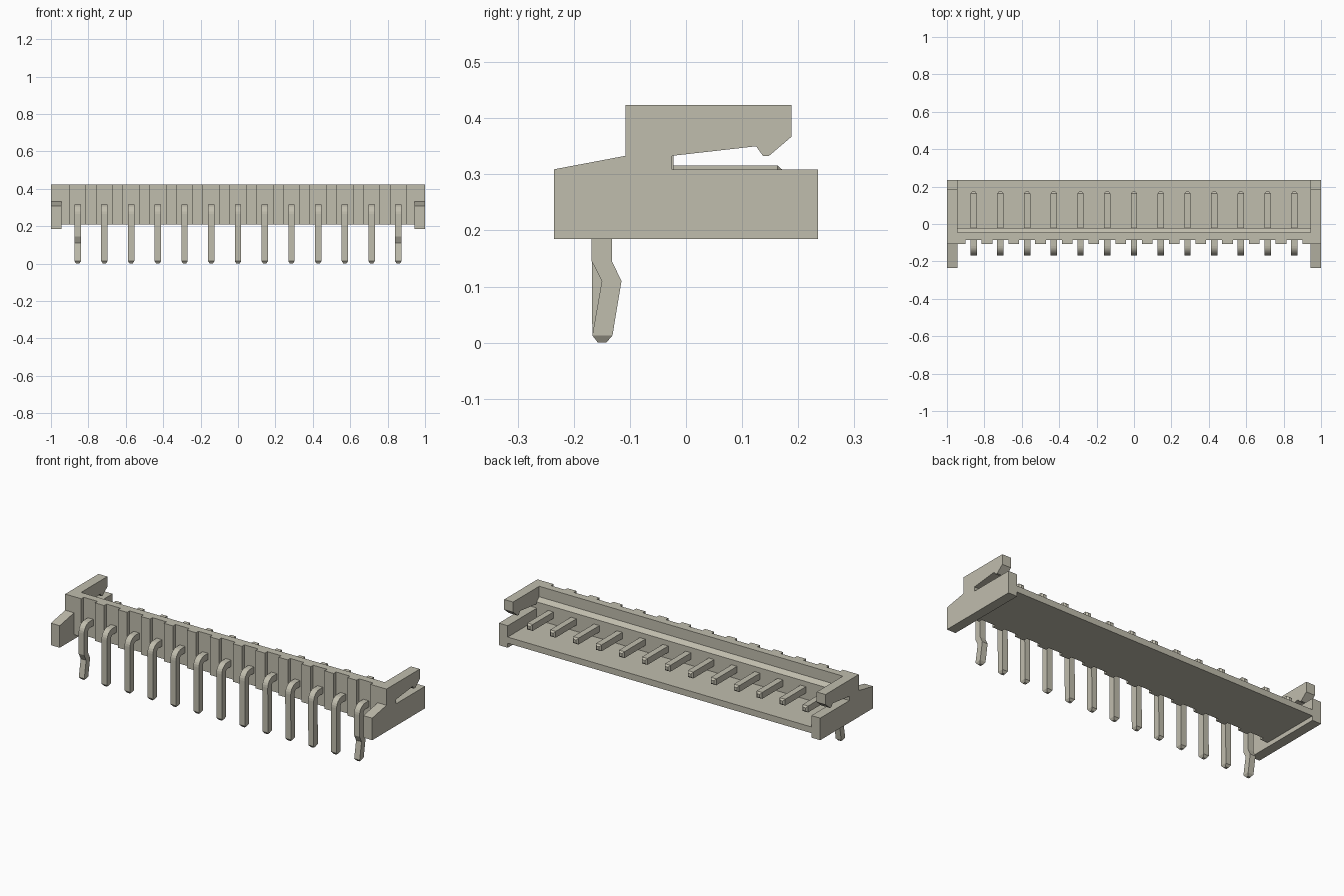
import bpy
import bmesh
import math

if "Cube" in bpy.data.objects:
    bpy.data.objects.remove(bpy.data.objects["Cube"], do_unlink=True)

# Single warm grey plastic colour
grey = bpy.data.materials.new("warm grey")
grey.use_nodes = True
COLOUR = (0.53, 0.51, 0.42, 1.0)
grey.diffuse_color = COLOUR
grey.node_tree.nodes["Principled BSDF"].inputs["Base Color"].default_value = COLOUR

PINS = 13
PITCH = 1.0 / 7.0
INNER = 0.945          # inner face of the end cheeks
FRONT, RECESS = -0.108, -0.086
BOTTOM, TOP = 0.21, 0.424


def finish(name, bm):
    bmesh.ops.recalc_face_normals(bm, faces=bm.faces)
    mesh = bpy.data.meshes.new(name)
    bm.to_mesh(mesh)
    bm.free()
    mesh.materials.append(grey)
    obj = bpy.data.objects.new(name, mesh)
    bpy.context.collection.objects.link(obj)
    return obj


def extrude_x(name, profile, x0, x1):
    """Extrude a (y, z) profile along x."""
    bm = bmesh.new()
    face = bm.faces.new([bm.verts.new((x0, y, z)) for y, z in profile])
    ext = bmesh.ops.extrude_face_region(bm, geom=[face])
    moved = [v for v in ext["geom"] if isinstance(v, bmesh.types.BMVert)]
    bmesh.ops.translate(bm, verts=moved, vec=(x1 - x0, 0, 0))
    return finish(name, bm)


def loft_pin(name, x, stations):
    """Join rectangles, each given as two (y, z) points and a half width."""
    bm = bmesh.new()
    rings = []
    for (ya, za), (yb, zb), w in stations:
        rings.append([bm.verts.new(c) for c in (
            (x - w, ya, za), (x + w, ya, za), (x + w, yb, zb), (x - w, yb, zb))])
    for a, b in zip(rings, rings[1:]):
        for i in range(4):
            j = (i + 1) % 4
            bm.faces.new((a[i], a[j], b[j], b[i]))
    bm.faces.new(rings[0])
    bm.faces.new(rings[-1])
    return finish(name, bm)


# Floor and long wall with a sloped inner ledge
extrude_x("housing", [
    (RECESS, BOTTOM), (0.235, BOTTOM), (0.235, 0.245), (-0.022, 0.245),
    (-0.022, 0.345), (-0.045, 0.365), (-0.045, TOP), (RECESS, TOP)],
    -INNER, INNER)

# Ribs standing between the pin recesses
pin_x = [(i - (PINS - 1) / 2) * PITCH for i in range(PINS)]
HALF_RECESS = 0.043
edges = [-INNER] + [x + s * HALF_RECESS for x in pin_x for s in (-1, 1)] + [INNER]
for x0, x1 in zip(edges[0::2], edges[1::2]):
    extrude_x("wall_rib", [(FRONT, BOTTOM), (RECESS, BOTTOM),
                           (RECESS, TOP), (FRONT, TOP)], x0, x1)

# End cheeks with latch arm
cheek = [(-0.235, 0.185), (0.235, 0.185), (0.235, 0.309), (-0.025, 0.309),
         (-0.025, 0.333), (0.125, 0.35), (0.137, 0.333), (0.148, 0.333),
         (0.188, 0.367), (0.188, TOP), (FRONT, TOP), (FRONT, 0.333), (-0.235, 0.309)]
for side, label in ((1, "left"), (-1, "right")):
    extrude_x(label + "_cheek", cheek, side * INNER, side * 1.0)

# Bent contact pins; the two outermost have a kinked leg
W = 0.017
for i, x in enumerate(pin_x):
    st = [((0.173, 0.289), (0.173, 0.307), W * 0.5),
          ((0.163, 0.280), (0.163, 0.316), W)]
    for k in range(7):
        a = math.radians(90 + 15 * k)
        c, s = math.cos(a), math.sin(a)
        st.append(((-0.118 + 0.014 * c, 0.266 + 0.014 * s),
                   (-0.118 + 0.050 * c, 0.266 + 0.050 * s), W))
    if i in (0, PINS - 1):
        st += [((-0.132, 0.145), (-0.168, 0.145), W),
               ((-0.115, 0.110), (-0.150, 0.110), W)]
    st += [((-0.131, 0.013), (-0.167, 0.013), W),
           ((-0.142, 0.0), (-0.157, 0.0), W * 0.5)]
    loft_pin("contact_pin", x, st)
